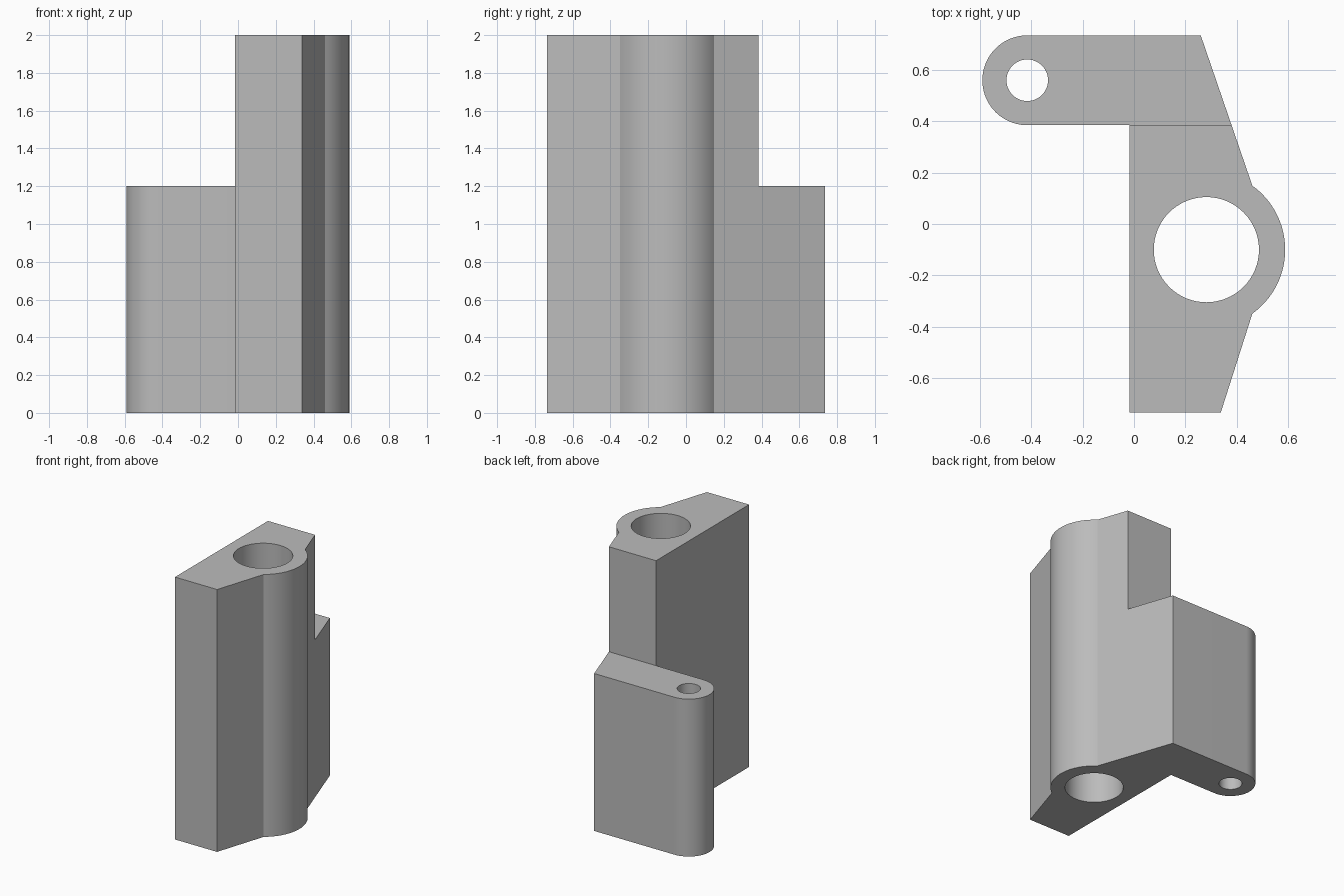
import bpy, bmesh, math

cube = bpy.data.objects.get("Cube")
if cube:
    bpy.data.objects.remove(cube, do_unlink=True)

HEIGHT, ARM_TOP = 2.0, 1.2
ARM_EYE, ARM_R, PIN_R = (-0.416, 0.56), 0.175, 0.081
BOSS, BOSS_R, BORE_R = (0.282, -0.1), 0.307, 0.205
WEB_X, STEP_Y, END_Y = -0.017, 0.385, 0.735

grey = bpy.data.materials.new("plain grey")
grey.use_nodes = True
grey.diffuse_color = (0.5, 0.5, 0.5, 1)
grey.node_tree.nodes["Principled BSDF"].inputs["Base Color"].default_value = (0.5, 0.5, 0.5, 1)


def arc(centre, radius, start, end, steps):
    """Points along an arc, angles in degrees."""
    angles = [math.radians(start + (end - start) * i / steps) for i in range(steps + 1)]
    return [(centre[0] + radius * math.cos(a), centre[1] + radius * math.sin(a)) for a in angles]


def prism(name, outline, bottom, top):
    """Extrude a flat outline upward into a solid."""
    bm = bmesh.new()
    face = bm.faces.new([bm.verts.new((x, y, bottom)) for x, y in outline])
    new = bmesh.ops.extrude_face_region(bm, geom=[face])["geom"]
    bmesh.ops.translate(bm, vec=(0, 0, top - bottom),
                        verts=[v for v in new if isinstance(v, bmesh.types.BMVert)])
    bmesh.ops.recalc_face_normals(bm, faces=bm.faces)
    mesh = bpy.data.meshes.new(name)
    bm.to_mesh(mesh)
    bm.free()
    mesh.materials.append(grey)
    obj = bpy.data.objects.new(name, mesh)
    bpy.context.collection.objects.link(obj)
    return obj


# Bracket outline: tapered web with round boss, and a round-ended arm
outline = [(WEB_X, -END_Y), (0.338, -END_Y)]
outline += arc(BOSS, BOSS_R, -54.3, 54.3, 32)
outline += [(0.26, END_Y)]
outline += arc(ARM_EYE, ARM_R, 90, 270, 40)
outline += [(WEB_X, STEP_Y)]
bracket = prism("hinge_bracket", outline, 0, HEIGHT)

# Cutters: space above the arm, main bore, pin hole
step = [(-1, STEP_Y), (1, STEP_Y), (1, 1), (-1, 1)]
cutters = [
    prism("arm_step_cutter", step, ARM_TOP, HEIGHT + 0.2),
    prism("bore_cutter", arc(BOSS, BORE_R, 0, 354.375, 63), -0.2, HEIGHT + 0.2),
    prism("pin_hole_cutter", arc(ARM_EYE, PIN_R, 0, 352.5, 47), -0.2, ARM_TOP + 0.2),
]
for cutter in cutters:
    cutter.hide_render = True
    cutter.hide_set(True)
    cut = bracket.modifiers.new(cutter.name, "BOOLEAN")
    cut.operation = "DIFFERENCE"
    cut.solver = "EXACT"
    cut.object = cutter

# Bake the cuts, then smooth the round walls
bpy.context.view_layer.update()
graph = bpy.context.evaluated_depsgraph_get()
baked = bpy.data.meshes.new_from_object(bracket.evaluated_get(graph))
bracket.modifiers.clear()
bracket.data = baked
for cutter in cutters:
    bpy.data.objects.remove(cutter, do_unlink=True)
bpy.ops.object.select_all(action="DESELECT")
bracket.select_set(True)
bpy.context.view_layer.objects.active = bracket
bpy.ops.object.shade_smooth_by_angle(angle=math.radians(15))
